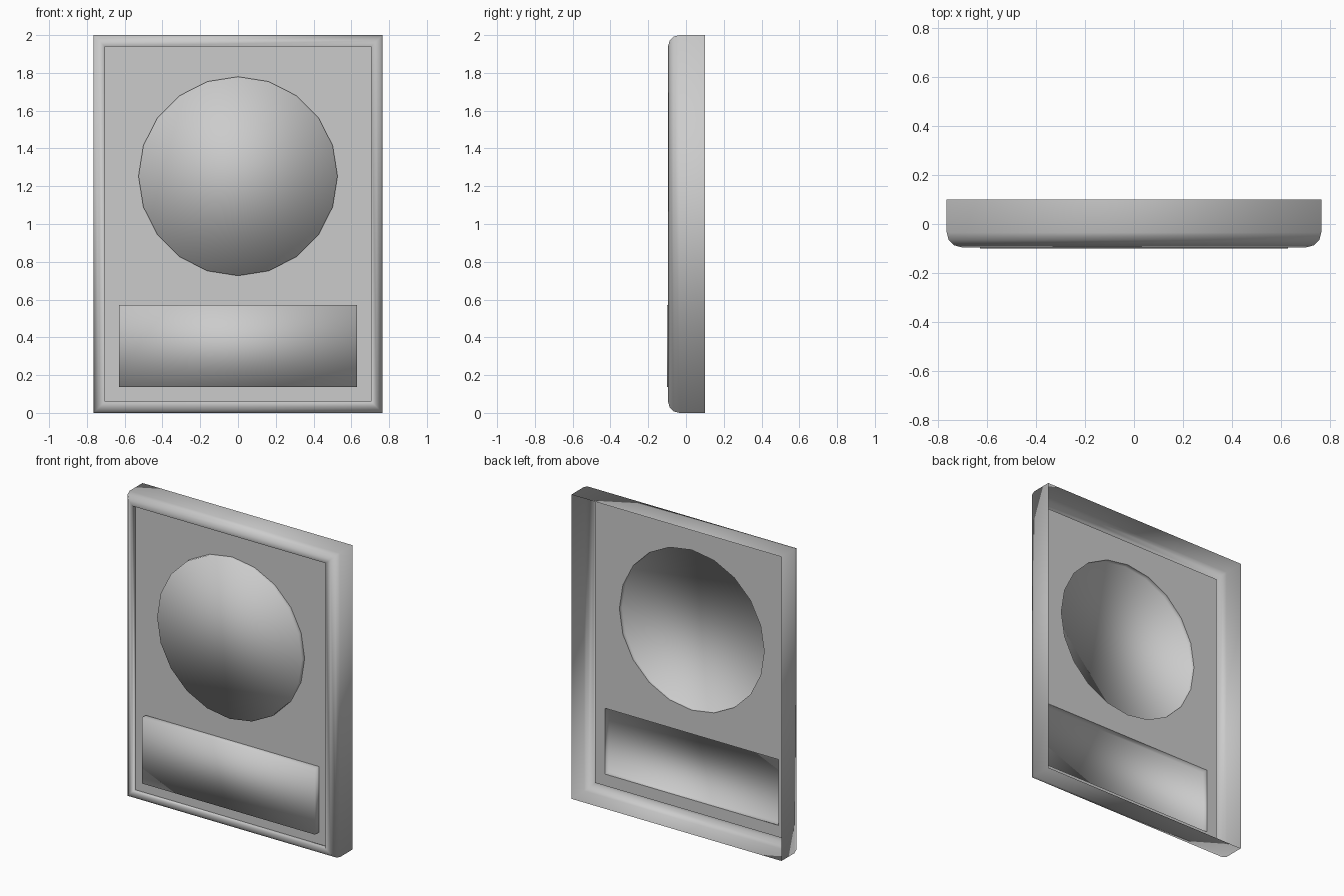
import bpy
import bmesh
from math import cos, sin, pi, radians

cube = bpy.data.objects.get("Cube")
if cube:
    bpy.data.objects.remove(cube)

# One plain grey for every part
grey = bpy.data.materials.new("plain grey")
grey.use_nodes = True
grey.diffuse_color = (0.6, 0.6, 0.6, 1)
grey.node_tree.nodes["Principled BSDF"].inputs["Base Color"].default_value = (0.6, 0.6, 0.6, 1)

W, H = 0.765, 2.0
BACK, RIM, PANEL = 0.1, -0.095, -0.06
BEVEL = 0.06


def rectangle(x, z0, z1):
    return [(-x, z0), (x, z0), (x, z1), (-x, z1)]


def inset_outline(d):
    return rectangle(W - d, d, H - d)


def add_loop(bm, outline, y):
    return [bm.verts.new((x, y, z)) for x, z in outline]


def finish(bm, name):
    """Smooth the shallow bends, keep the rest crisp."""
    for f in bm.faces:
        f.smooth = True
    for e in bm.edges:
        if len(e.link_faces) == 2 and e.calc_face_angle() > radians(35):
            e.smooth = False
    mesh = bpy.data.meshes.new(name)
    bm.to_mesh(mesh)
    bm.free()
    mesh.materials.append(grey)
    obj = bpy.data.objects.new(name, mesh)
    bpy.context.collection.objects.link(obj)
    return obj


def shell(name, rings, cap=False, crease=None):
    """Bridge (outline, y) rings in order; optionally cap the last one."""
    bm = bmesh.new()
    loops = [add_loop(bm, outline, y) for outline, y in rings]
    for a, b in zip(loops, loops[1:]):
        for j in range(len(a)):
            k = (j + 1) % len(a)
            bm.faces.new((a[j], a[k], b[k], b[j]))
    if cap:
        bm.faces.new(loops[-1])
    if crease is not None:
        ring = loops[crease]
        for j in (1, 3):
            bm.edges.get((ring[j], ring[(j + 1) % 4])).smooth = False
    return finish(bm, name)


# Frame: open-backed walls, rounded front edge, step back to the panel
rings = [(inset_outline(0), BACK)]
for i in range(4):
    a = i * pi / 6
    rings.append((inset_outline(BEVEL * (1 - cos(a))), RIM + BEVEL * (1 - sin(a))))
rings.append((inset_outline(BEVEL), PANEL))
shell("frame", rings, crease=3)

# Outlines of the raised medallion and the lower plate
disc = [(0.527 * cos(i * pi / 10), 1.253 + 0.527 * sin(i * pi / 10)) for i in range(20)]
label = rectangle(0.63, 0.137, 0.57)

# Recessed panel with openings behind the raised parts
bm = bmesh.new()
for outline in (inset_outline(BEVEL), disc, label):
    loop = add_loop(bm, outline, PANEL)
    for j in range(len(loop)):
        bm.edges.new((loop[j - 1], loop[j]))
bmesh.ops.triangle_fill(bm, edges=bm.edges[:], use_beauty=True, normal=(0, -1, 0))
for f in bm.faces:
    f.normal_update()
    if f.normal.y > 0:
        f.normal_flip()
finish(bm, "recessed_panel")

# Raised parts, hollow behind
shell("medallion", [(disc, PANEL), (disc, -0.088)], cap=True)
shell("lower_plate", [(label, PANEL), (label, -0.1)], cap=True)
